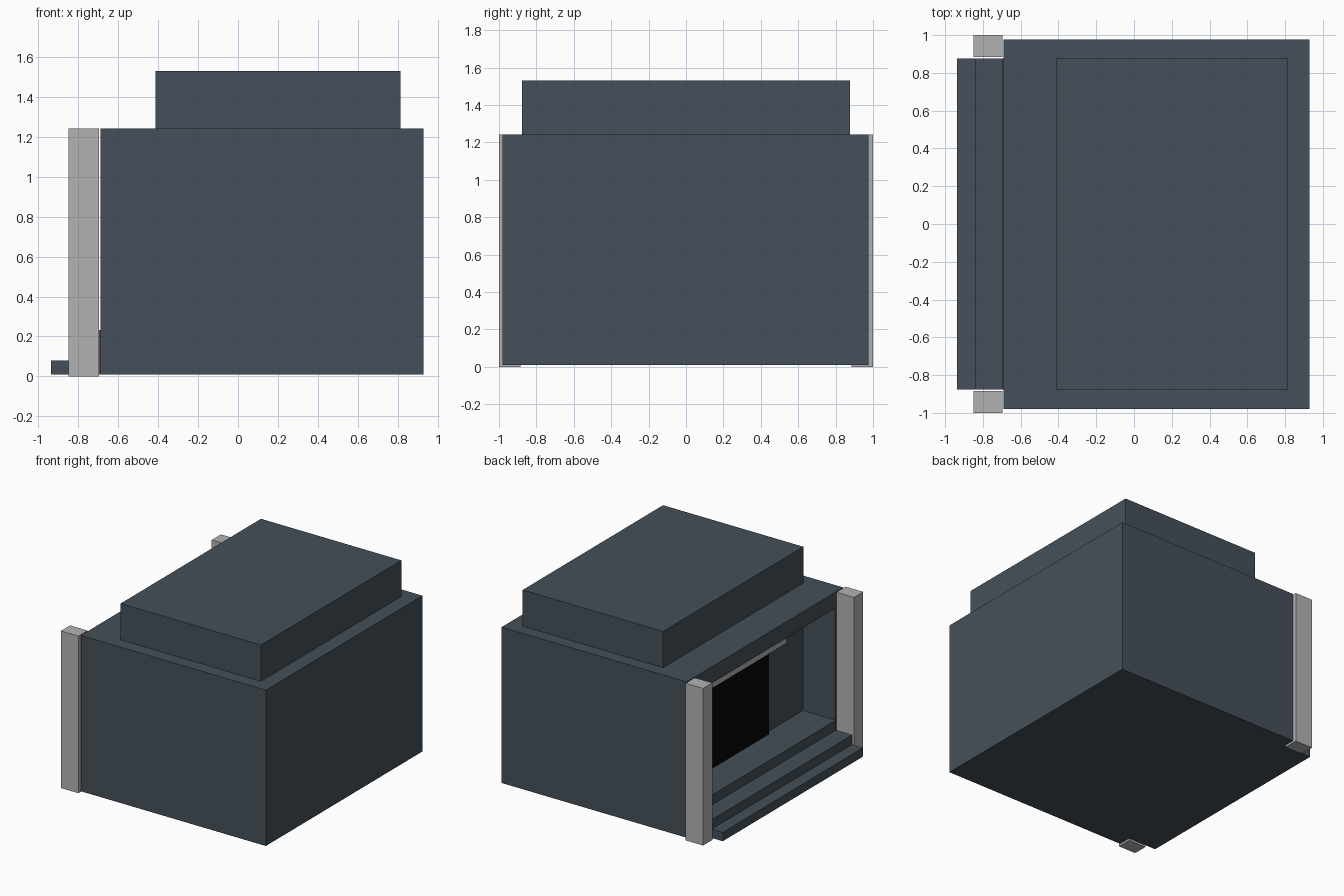
import bpy

if "Cube" in bpy.data.objects:
    bpy.data.objects.remove(bpy.data.objects["Cube"])


def material(name, rgb):
    m = bpy.data.materials.new(name)
    m.diffuse_color = (*rgb, 1)
    m.use_nodes = True
    m.node_tree.nodes["Principled BSDF"].inputs["Base Color"].default_value = m.diffuse_color
    return m


slate = material("slate", (0.06, 0.08, 0.10))
stone = material("stone", (0.45, 0.45, 0.45))
black = material("black", (0.002, 0.002, 0.002))


def box(name, x, y, z, mat=None):
    """Box from (min, max) ranges on each axis."""
    bpy.ops.mesh.primitive_cube_add(size=1)
    ob = bpy.context.object
    ob.name = ob.data.name = name
    for v in ob.data.vertices:
        for i, (lo, hi) in enumerate((x, y, z)):
            v.co[i] = lo if v.co[i] < 0 else hi
    if mat:
        ob.data.materials.append(mat)
    return ob


# Main block with an entrance recess cut into its -x side
body = box("main_block", (-0.69, 0.93), (-0.98, 0.977), (0.01, 1.243), slate)
cutter = box("recess_cutter", (-0.9, -0.41), (-0.88, 0.88), (0.23, 1.115), slate)
cut = body.modifiers.new("entrance_recess", 'BOOLEAN')
cut.operation = 'DIFFERENCE'
cut.solver = 'EXACT'
cut.object = cutter
cutter.hide_render = True
cutter.hide_set(True)

# Raised roof block
box("roof_block", (-0.413, 0.815), (-0.877, 0.877), (1.243, 1.53), slate)

# Steps up to the recess, the top one carrying on as its floor
for name, front, back, top in (("lower_step", -0.936, -0.69, 0.08),
                               ("middle_step", -0.84, -0.69, 0.155),
                               ("porch_floor", -0.697, -0.41, 0.233)):
    box(name, (front, back), (-0.877, 0.877), (0.01, top), slate)

# Mirrored pillars and door leaves
for side, s in (("front", -1), ("back", 1)):
    box(side + "_pillar", (-0.85, -0.697), sorted((s * 0.885, s)), (0, 1.243), stone)
    box(side + "_door", (-0.44, -0.41), sorted((s * 0.004, s * 0.41)), (0.233, 0.87), black)

# Rail above the doors
box("door_rail", (-0.44, -0.41), (-0.63, 0.63), (0.87, 0.91), stone)
